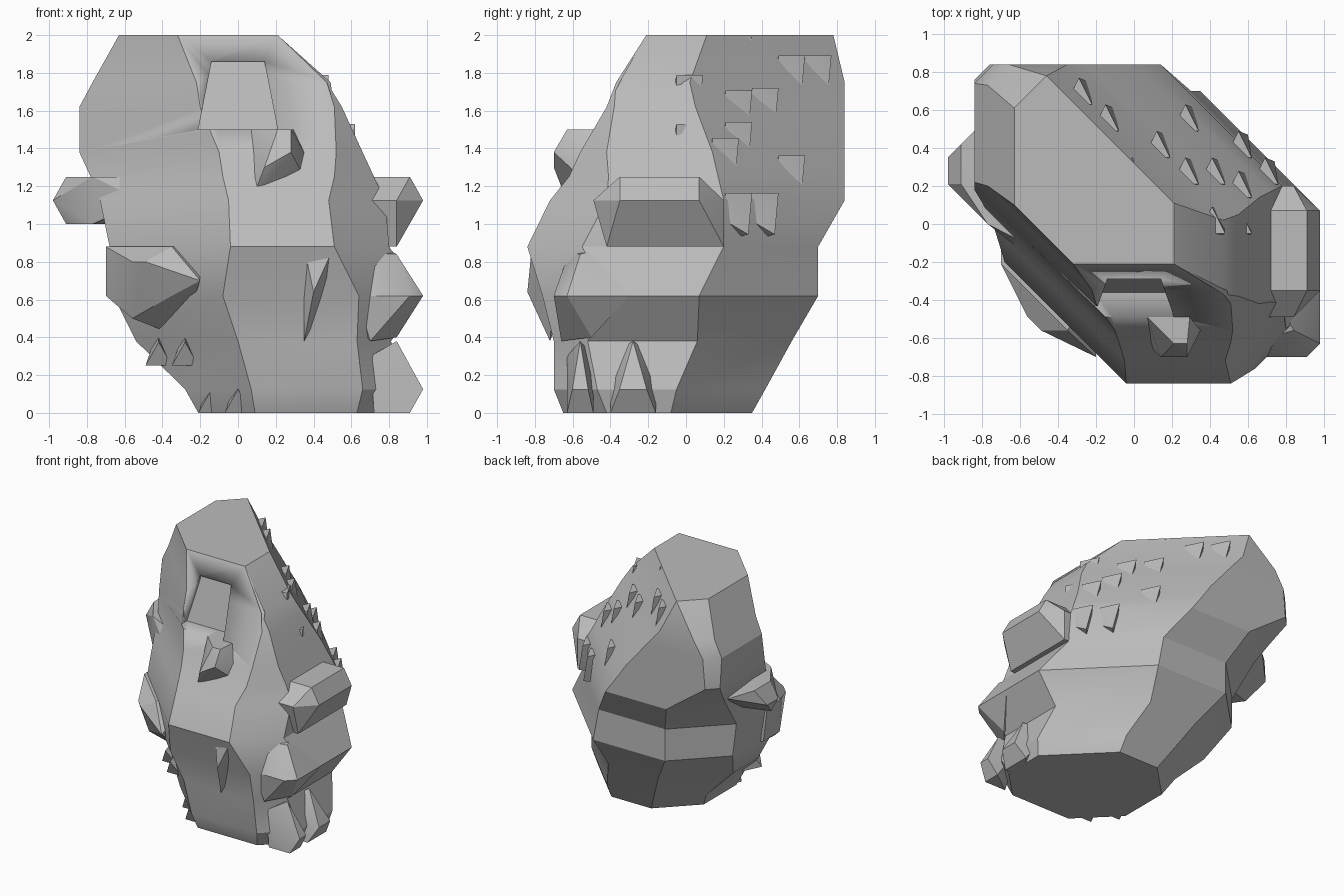
import bpy, bmesh, math

stone = bpy.data.materials.new("stone_grey")
stone.diffuse_color = (0.5, 0.5, 0.5, 1)


def finish(name, bm):
    """Turn a bmesh into a shaded stone object."""
    bmesh.ops.recalc_face_normals(bm, faces=bm.faces)
    me = bpy.data.meshes.new(name)
    bm.to_mesh(me)
    bm.free()
    me.materials.append(stone)
    ob = bpy.data.objects.new(name, me)
    bpy.context.collection.objects.link(ob)
    bpy.ops.object.select_all(action='DESELECT')
    ob.select_set(True)
    bpy.context.view_layer.objects.active = ob
    bpy.ops.object.shade_smooth_by_angle(angle=math.radians(25))
    return ob


def hull(name, pts):
    """Convex chunk of stone around a few corner points."""
    bm = bmesh.new()
    for p in pts:
        bm.verts.new(p)
    bmesh.ops.convex_hull(bm, input=bm.verts)
    junk = [v for v in bm.verts if not v.link_faces]
    bmesh.ops.delete(bm, geom=junk, context='VERTS')
    return finish(name, bm)


def slab(x0, x1, y0, y1, z):
    return [(x, y, z) for x in (x0, x1) for y in (y0, y1)]


# Boulder body: eight-sided sections
# z, x limits, y limits, then diagonal limits front-left, back-right, front-right, back-left
LEVELS = [
    (0.00, -.21, .86, -.65, .35, -.56, .78, 1.28, -.28),
    (0.125, -.28, .89, -.70, .42, -.63, .84, 1.36, -.42),
    (0.38, -.54, .81, -.70, .56, -.70, .87, 1.33, -.70),
    (0.62, -.66, .98, -.76, .70, -.84, 1.05, 1.40, -1.0),
    (0.88, -.68, .80, -.84, .70, -.88, 1.00, 1.35, -1.0),
    (1.125, -.73, .78, -.72, .84, -.77, .98, 1.20, -1.25),
    (1.25, -.78, .72, -.62, .84, -.70, .89, 1.13, -1.42),
    (1.38, -.84, .66, -.56, .84, -.66, .80, 1.08, -1.6),
    (1.62, -.84, .55, -.42, .84, -.62, .60, .93, -1.58),
    (1.75, -.77, .47, -.35, .84, -.57, .49, .84, -1.5),
    (2.00, -.63, .21, -.21, .78, -.53, .32, .42, -1.24),
]
bm = bmesh.new()
rings = []
for z, x0, x1, y0, y1, a, b, c, d in LEVELS:
    ring = [(c + y0, y0), (x1, x1 - c), (x1, b - x1), (b - y1, y1),
            (d + y1, y1), (x0, x0 - d), (x0, a - x0), (a - y0, y0)]
    rings.append([bm.verts.new((x, y, z)) for x, y in ring])
for lo, hi in zip(rings, rings[1:]):
    for i in range(8):
        j = (i + 1) % 8
        bm.faces.new((lo[i], lo[j], hi[j]))
        bm.faces.new((lo[i], hi[j], hi[i]))
bm.faces.new(rings[0][::-1])
bm.faces.new(rings[-1])
bmesh.ops.dissolve_degenerate(bm, dist=0.001, edges=bm.edges)
body = finish("boulder_body", bm)

# Shallow niche high on the front, ending on a small shelf
cutter = hull("niche_cutter", slab(-.21, .21, -.9, -.36, 1.5) + slab(-.14, .14, -.9, -.27, 1.86))
cutter.hide_render = True
cutter.hide_viewport = True
mod = body.modifiers.new("niche", 'BOOLEAN')
mod.operation = 'DIFFERENCE'
mod.solver = 'EXACT'
mod.object = cutter

# Nose-like knob under the niche
hull("front_knob", [(.07, -.35, 1.5), (.07, -.49, 1.5), (.21, -.63, 1.5), (.28, -.63, 1.5),
                    (.35, -.56, 1.38), (.28, -.70, 1.38), (.14, -.70, 1.3), (.07, -.63, 1.12),
                    (.35, -.56, 1.25), (.3, -.42, 1.5)])

# Ledge on the right side
hull("right_ledge", slab(.55, .91, -.35, .07, 1.25) + slab(.55, .98, -.35, .07, 1.125)
     + slab(.55, .84, -.42, .2, .88) + slab(.55, .84, -.49, .2, 1.125))

# Arm-like spur on the left side
hull("left_spur", [(-.91, .42, 1.25), (-.91, .21, 1.25), (-.98, .35, 1.125), (-.98, .21, 1.125),
                   (-.91, .2, 1.0), (-.77, .0, 1.0), (-.77, .0, 1.25), (-.5, -.14, 1.25),
                   (-.5, -.21, 1.12), (-.6, .3, 1.0), (-.77, .56, 1.2)])

# Lower front-left shelf running along the diagonal
hull("left_shelf", [(-.70, -.05, .88), (-.70, -.21, .88), (-.70, -.21, .62), (-.70, 0, .62),
                    (-.56, -.35, .5), (-.56, -.49, .80), (-.49, -.56, .80), (-.35, -.56, .88),
                    (-.35, -.56, .62), (-.2, -.70, .70), (-.3, -.3, .4), (-.2, -.3, .88)])

# Jagged teeth along the lower left edge
for x, y, z in ((-.42, -.28, .25), (-.28, -.42, .25), (-.14, -.42, 0), (0, -.58, 0)):
    hull("lower_tooth", [(x - .07, y, z), (x + .07, y, z), (x, y - .06, z + .125),
                         (x, y + .12, z + .2), (x, y + .15, z)])

# Fang on the front and jagged corner on the front right
hull("front_fang", [(.35, -.80, .88), (.62, -.68, .88), (.49, -.82, .84), (.35, -.72, .38),
                    (.40, -.84, .64), (.45, -.6, .7)])
hull("corner_block", [(.63, -.70, .62), (.91, -.70, .62), (.98, -.63, .62), (.98, -.3, .62),
                      (.70, -.66, .38), (.84, -.5, .40), (.84, -.56, .84), (.77, -.42, .88),
                      (.63, -.62, .85), (.5, -.4, .6)])
for y, r in ((-.56, .07), (-.28, .12)):
    hull("foot_knob", [(.72, y - r, 0), (.91, y - r, 0), (.91, y + r, 0), (.98, y - r * .6, .125),
                       (.98, y + r * .6, .125), (.84, y, .38), (.7, y + r, .3), (.7, y - r, .3)])

# Rows of stepped teeth over the back-right slope
SLOPE = [(.32, 2.0), (.49, 1.75), (.60, 1.62), (.80, 1.38), (.89, 1.25), (.98, 1.125)]
SIDE = [(.21, 2.0), (.47, 1.75), (.55, 1.62), (.66, 1.38), (.72, 1.25)]


def height(table, s):
    """Height of a sloping side at distance s."""
    for (s0, z0), (s1, z1) in zip(table, table[1:]):
        if s <= s1:
            return min(2.0, z0 + (z1 - z0) * (s - s0) / (s1 - s0))
    return table[-1][1]


for x, y in ((-.28, .70), (-.14, .56), (0, .28), (.13, .42), (.28, .28), (.13, .0),
             (.56, .42), (.42, .02), (.70, .28), (.56, .02), (.28, .56), (.56, .21), (.42, .28)):
    z = min(height(SLOPE, x + y), height(SIDE, x + .05)) + .04
    z = min(z, 1.99)
    hull("slope_tooth", [(x - .08, y - .07, z), (x + .06, y - .07, z), (x - .01, y + .07, z),
                         (x + .06, y - .07, z - .15), (x + .04, y + .05, z - .22),
                         (x - .08, y - .07, z - .25), (x, y - .1, z - .15)])
